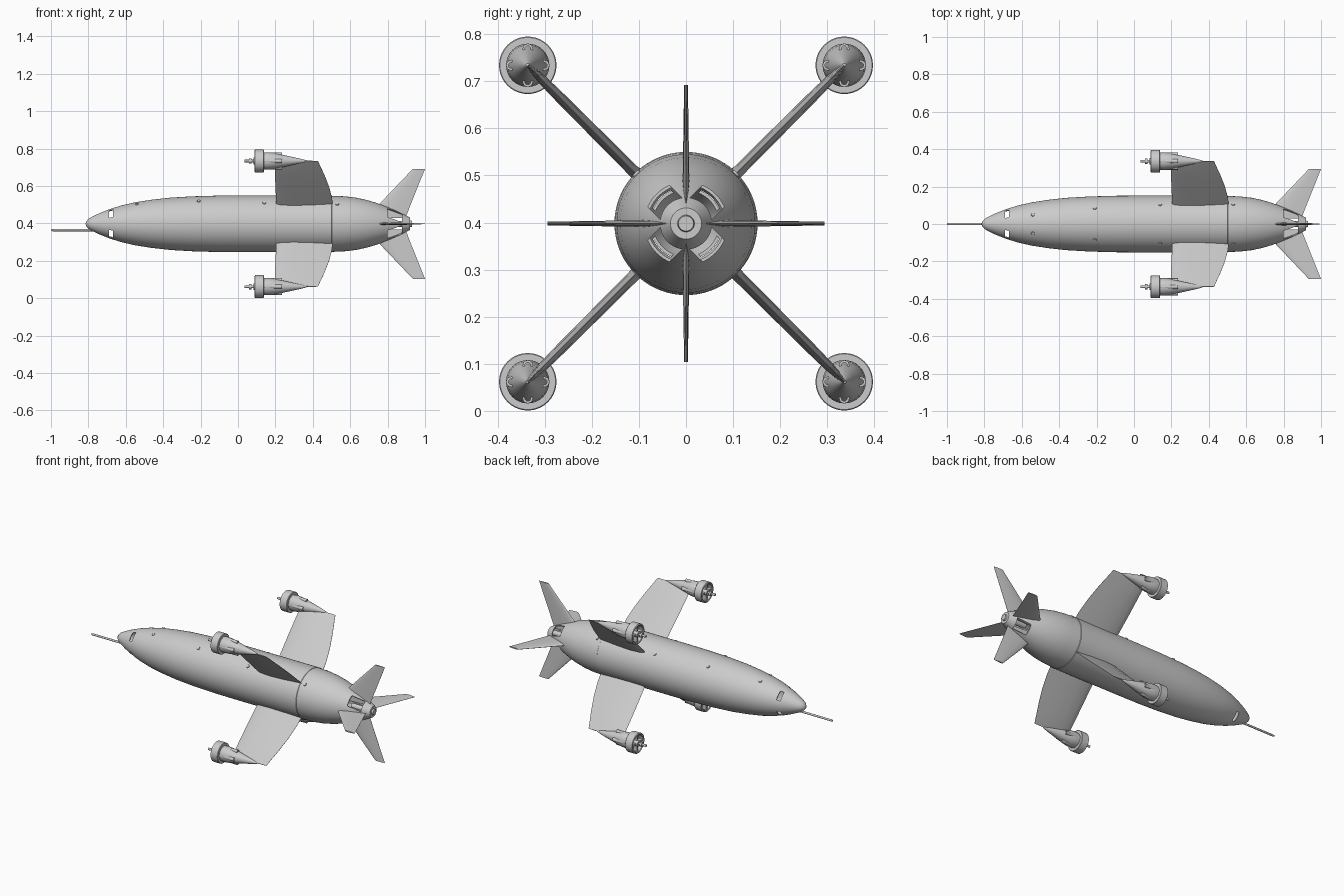
import bpy, bmesh, math
from mathutils import Matrix, Vector

if "Cube" in bpy.data.objects:
    bpy.data.objects.remove(bpy.data.objects["Cube"])

ZC = 0.398          # height of the fuselage axis
POD_R = 0.475       # distance of the engine pods from the axis


def finish(name, bm, matrix=Matrix(), angle=30):
    bmesh.ops.remove_doubles(bm, verts=bm.verts, dist=1e-5)
    bmesh.ops.recalc_face_normals(bm, faces=bm.faces)
    me = bpy.data.meshes.new(name)
    bm.to_mesh(me)
    bm.free()
    me.transform(matrix)
    ob = bpy.data.objects.new(name, me)
    bpy.context.collection.objects.link(ob)
    smooth(ob, angle)
    return ob


def smooth(ob, angle=30):
    bpy.ops.object.select_all(action='DESELECT')
    ob.select_set(True)
    bpy.context.view_layer.objects.active = ob
    bpy.ops.object.shade_smooth_by_angle(angle=math.radians(angle))


def skin(bm, rings, caps=False):
    """Join equal-length closed rings of points with quads."""
    vs = [[bm.verts.new(p) for p in ring] for ring in rings]
    for a, b in zip(vs, vs[1:]):
        for j in range(len(a)):
            k = (j + 1) % len(a)
            bm.faces.new((a[j], a[k], b[k], b[j]))
    if caps:
        bm.faces.new(vs[0])
        bm.faces.new(vs[-1])


def lathe(bm, profile, n=32, y=0, z=0):
    """Turn (x, radius) points about the x axis."""
    rings = [[(x, y + r * math.cos(2 * math.pi * j / n), z + r * math.sin(2 * math.pi * j / n))
              for j in range(n)] for x, r in profile]
    skin(bm, rings)
    bmesh.ops.remove_doubles(bm, verts=bm.verts, dist=1e-5)


def rod(bm, x0, x1, r, n=20, y=0, z=0):
    lathe(bm, [(x0, 0), (x0, r), (x1, r), (x1, 0)], n, y, z)


def box(bm, size, centre, rot=Matrix()):
    m = rot @ Matrix.Translation(centre) @ Matrix.Diagonal((*size, 1))
    bmesh.ops.create_cube(bm, size=1, matrix=m)


def spin(deg):
    return Matrix.Rotation(math.radians(deg), 4, 'X')


AXIS = Matrix.Translation((0, 0, ZC))

# Fuselage: smooth turned hull, made hollow
key = [(-.815, 0), (-.812, .012), (-.80, .026), (-.78, .038), (-.74, .057), (-.685, .079),
       (-.62, .099), (-.55, .115), (-.46, .129), (-.36, .140), (-.24, .147), (-.1, .151),
       (.05, .152), (.25, .152), (.5, .152), (.502, .150), (.57, .147), (.63, .140), (.69, .127),
       (.74, .112), (.79, .093), (.84, .072), (.88, .053), (.92, .033), (.92, .018),
       (.93, .016), (.93, 0)]
bm = bmesh.new()
lathe(bm, key, 72)
hull = finish("fuselage", bm, AXIS)
sol = hull.modifiers.new("shell", 'SOLIDIFY')
sol.thickness, sol.offset = .006, -1

# Window cutters at the nose and the tail
bm = bmesh.new()
for a in (45, 135, 225, 315):
    box(bm, (.022, .055, .10), (-.68, 0, .095), spin(a))
    box(bm, (.075, .065, .10), (.838, 0, .09), spin(a))
cutter = finish("window_cutter", bm, AXIS)
cutter.hide_render = True
mod = hull.modifiers.new("windows", 'BOOLEAN')
mod.operation, mod.object, mod.solver = 'DIFFERENCE', cutter, 'EXACT'
dg = bpy.context.evaluated_depsgraph_get()
mesh = bpy.data.meshes.new_from_object(hull.evaluated_get(dg))
hull.modifiers.clear()
hull.data = mesh
bpy.data.objects.remove(cutter)
smooth(hull)

# Tail core visible through the rear windows
bm = bmesh.new()
rod(bm, .78, .92, .016)
finish("tail_core", bm, AXIS)

# Nose probe
bm = bmesh.new()
lathe(bm, [(-1, 0), (-.998, .004), (-.99, .006), (-.76, .006), (-.76, 0)], 16, 0, -.034)
finish("nose_probe", bm, AXIS)

# Round hull fittings on the upper side
bm = bmesh.new()
for x, deg, r in ((-.54, 25, .116), (-.21, 35, .148), (.14, 43, .152), (.53, 45, .149)):
    for s in (-1, 1):
        m = spin(s * deg) @ Matrix.Translation((x, 0, r))
        bmesh.ops.create_cone(bm, cap_ends=True, segments=16, radius1=.011, radius2=.008,
                              depth=.008, matrix=m)
finish("hull_fittings", bm, AXIS)

# Aerofoil cross-section: (chord fraction, thickness fraction)
half = [(0, 0), (.03, .45), (.1, .75), (.3, 1), (.6, .75), (.85, .35), (1, .06)]
foil = half + [(c, -t) for c, t in reversed(half[1:])]


def panel(name, stations, deg):
    """Loft an aerofoil through (height, leading x, trailing x, half thickness)."""
    bm = bmesh.new()
    skin(bm, [[(a + (b - a) * c, t * h, r) for c, t in foil] for r, a, b, h in stations], True)
    return finish(name, bm, AXIS @ spin(deg))


wing = [(.13, .205, .508, .013), (.2, .203, .502, .0125), (.28, .2, .487, .012),
        (.37, .198, .462, .0115), (.43, .197, .442, .010), (.475, .2, .428, .006)]
fin = [(.03, .69, .895, .008), (.1, .75, .922, .007), (.294, .935, 1.0, .004)]

for i, a in enumerate((45, 135, 225, 315)):
    panel(f"wing_{i + 1}", wing, a)
    panel(f"tail_fin_{i + 1}", fin, a - 45)

    # Engine pod on the wing tip
    c = spin(a) @ Vector((0, 0, POD_R))
    place = AXIS @ Matrix.Translation(c)

    bm = bmesh.new()
    lathe(bm, [(.12, 0), (.12, .050), (.091, .050), (.088, .055), (.091, .061), (.136, .061),
               (.138, .059), (.138, 0)], 40)
    finish(f"pod_duct_{i + 1}", bm, place)

    bm = bmesh.new()
    lathe(bm, [(.13, 0), (.13, .043), (.155, .046), (.19, .043), (.23, .035), (.28, .024),
               (.33, .013), (.365, .004), (.368, 0)], 32)
    finish(f"pod_tail_cone_{i + 1}", bm, place)

    # Four open tubes along the cone
    bm = bmesh.new()
    for k in range(4):
        t = k * math.pi / 2
        lathe(bm, [(.13, 0), (.13, .011), (.235, .011), (.235, .006), (.2, .006), (.2, 0)], 16,
              .035 * math.cos(t), .035 * math.sin(t))
    finish(f"pod_tubes_{i + 1}", bm, place)

    # Hub, cross spokes and front shaft
    bm = bmesh.new()
    rod(bm, .083, .125, .018)
    rod(bm, .06, .072, .014)
    lathe(bm, [(.035, 0), (.035, .007), (.085, .007), (.085, 0)], 16)
    for k in range(4):
        box(bm, (.026, .010, .045), (.107, 0, .03), spin(90 * k))
    finish(f"pod_hub_{i + 1}", bm, place)
